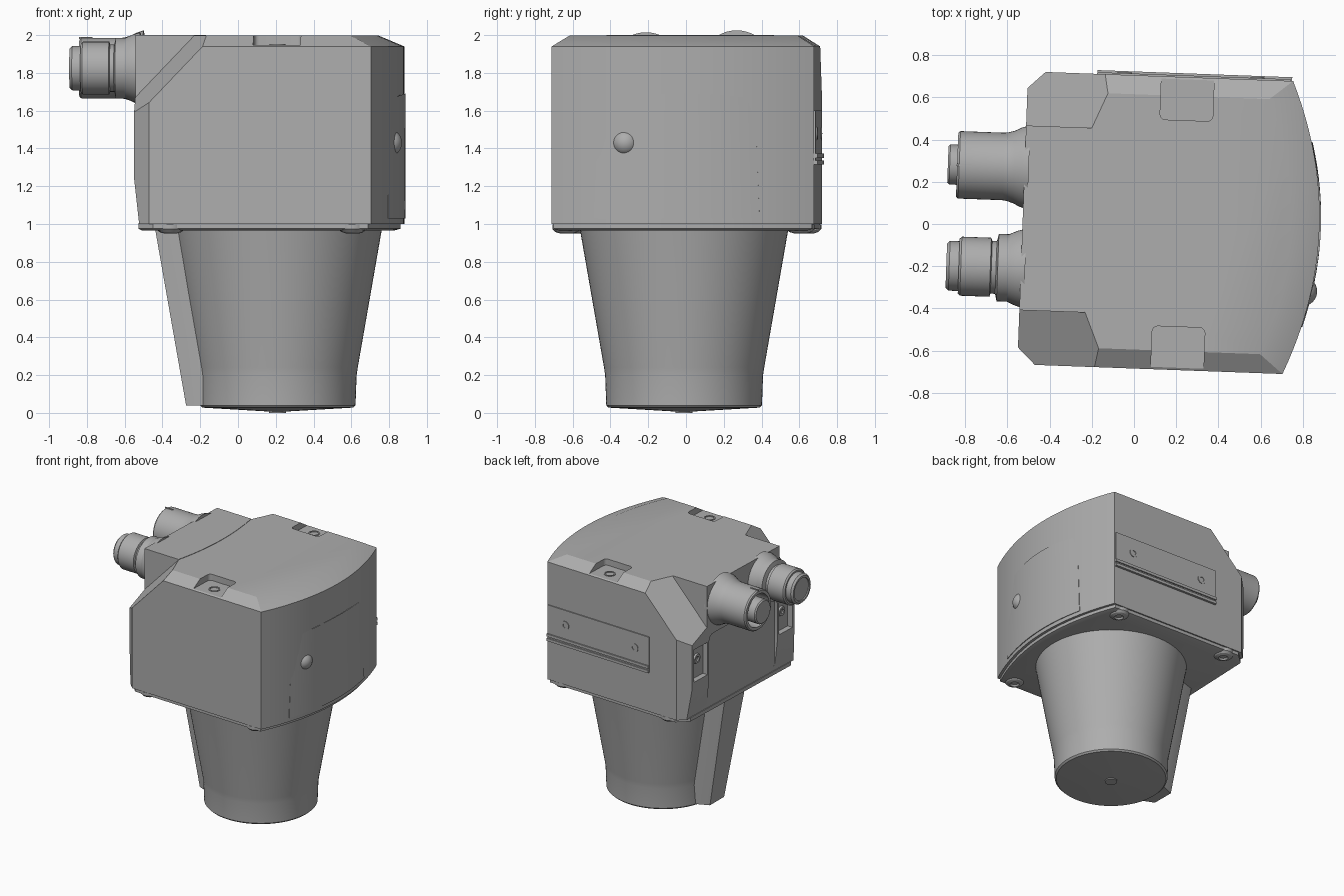
import bpy, bmesh, math
from mathutils import Matrix, Vector

if "Cube" in bpy.data.objects:
    bpy.data.objects.remove(bpy.data.objects["Cube"])

grey = bpy.data.materials.new("housing grey")
GREY = (0.42, 0.42, 0.42, 1)
grey.diffuse_color = GREY
grey.use_nodes = True
grey.node_tree.nodes["Principled BSDF"].inputs["Base Color"].default_value = GREY

# The housing is turned slightly about the vertical axis
FRAME = Matrix.Translation((0, 0.01, 0)) @ Matrix.Rotation(math.radians(-2.1), 4, "Z")
HALF = 0.695
AXIS = Vector((0.21, -0.01, 0))


def finish(name, bm, frame=FRAME, smooth=True):
    bmesh.ops.recalc_face_normals(bm, faces=bm.faces)
    bm.transform(frame)
    mesh = bpy.data.meshes.new(name)
    bm.to_mesh(mesh)
    bm.free()
    mesh.materials.append(grey)
    obj = bpy.data.objects.new(name, mesh)
    bpy.context.collection.objects.link(obj)
    if smooth:
        shade(obj)
    return obj


def select(obj):
    bpy.ops.object.select_all(action="DESELECT")
    obj.select_set(True)
    bpy.context.view_layer.objects.active = obj


def shade(obj):
    select(obj)
    bpy.ops.object.shade_smooth_by_angle(angle=math.radians(25))


def loft(rings):
    """Skin stacked rings of 3D points and cap both ends."""
    bm = bmesh.new()
    loops = [[bm.verts.new(p) for p in ring] for ring in rings]
    n = len(loops[0])
    for a, b in zip(loops, loops[1:]):
        for i in range(n):
            j = (i + 1) % n
            bm.faces.new((a[i], a[j], b[j], b[i]))
    bm.faces.new(loops[0])
    bm.faces.new(loops[-1])
    return bm


def prism(points, z0, z1):
    return loft([[(x, y, z) for x, y in points] for z in (z0, z1)])


def lathe(profile, centre, direction, sides=48):
    """Revolve (distance, radius) pairs about an axis."""
    rot = Vector(direction).to_track_quat("Z", "Y").to_matrix()
    rings = []
    for d, r in profile:
        rings.append([Vector(centre) + rot @ Vector((r * math.cos(t), r * math.sin(t), d))
                      for t in (math.tau * i / sides for i in range(sides))])
    return loft(rings)


def box(x, y, z, round_axis=None, radius=0.025):
    bm = prism([(x[0], y[0]), (x[1], y[0]), (x[1], y[1]), (x[0], y[1])], *z)
    if round_axis is not None:
        edges = [e for e in bm.edges
                 if abs((e.verts[0].co - e.verts[1].co).normalized()[round_axis]) > 0.9]
        bmesh.ops.bevel(bm, geom=edges, offset=radius, segments=4, affect="EDGES", profile=0.5)
    return bm


def arc(half, corner, apex, y0, y1, n=24):
    ys = [y0 + (y1 - y0) * i / n for i in range(n + 1)]
    return [(corner + (apex - corner) * (1 - (y / half) ** 2), y) for y in ys]


def outline(half, corner, apex, inset=0):
    side = [(-0.445, half), (-0.51 + inset, half - 0.062), (-0.528 + inset, half - 0.08)]
    return arc(half, corner, apex, -half, half) + side + [(x, -y) for x, y in side[::-1]]


def cut(obj, bm):
    cutter = finish("cutter", bm, smooth=False)
    cutter.hide_render = True
    mod = obj.modifiers.new("cut", "BOOLEAN")
    mod.object, mod.operation, mod.solver = cutter, "DIFFERENCE", "EXACT"
    select(obj)
    bpy.ops.object.modifier_apply(modifier=mod.name)
    bpy.data.objects.remove(cutter)


# Main housing: curved on one side, chamfered top, two sloping corners
base = outline(HALF, 0.73, 0.88)
top = outline(0.605, 0.62, 0.745)
bm = loft([[(x, y, 1.0) for x, y in base], [(x, y, 1.94) for x, y in base],
           [(x, y, 1.997) for x, y in top]])
planes = [((-0.216, s * 0.438, 1.997), (-0.0684, s * 0.0288, 0.0653)) for s in (-1, 1)]
planes.append(((-0.528, 0, 1.24), (-0.24, 0, -0.028)))
for co, no in planes:
    res = bmesh.ops.bisect_plane(bm, geom=bm.verts[:] + bm.edges[:] + bm.faces[:],
                                 plane_co=co, plane_no=no, clear_outer=True)
    rim = [g for g in res["geom_cut"] if isinstance(g, bmesh.types.BMEdge)]
    bmesh.ops.holes_fill(bm, edges=rim, sides=0)
housing = finish("housing", bm, smooth=False)

# Mounting notches, service recess and side pockets
for s in (-1, 1):
    inner, outer = sorted((s * 0.49, s * 0.9))
    cut(housing, box((0.105, 0.355), (inner, outer), (1.947, 2.1), 2))
    cut(housing, lathe([(0, 0.036), (0.3, 0.036)], (0.232, s * 0.6, 1.88), (0, 0, 1), 24))
    inner, outer = sorted((s * 0.43, s * 0.592))
    cut(housing, box((-0.7, -0.485), (inner, outer), (1.29, 1.55)))
cut(housing, box((-0.7, -0.505), (-0.41, 0.41), (1.03, 1.6), 0, 0.05))
shade(housing)

# Screw collars inside notches and pockets
for s in (-1, 1):
    finish("notch_collar", lathe([(0, 0.042), (0.006, 0.042), (0.006, 0.032), (-0.04, 0.032)],
                                 (0.232, s * 0.6, 1.946), (0, 0, 1), 24))
    finish("pocket_screw", lathe([(0, 0.04), (0.012, 0.035), (0.012, 0.018), (0, 0.018)],
                                 (-0.486, s * 0.51, 1.44), (-1, 0, 0), 24))

# Connector block with a bowed seam edge
seam = [(-0.172 - 0.046 * (y / 0.438) ** 2, y) for y in (-0.438 + 0.0438 * i for i in range(21))]
block = seam + [(-0.528, 0.438), (-0.528, -0.438)]
finish("connector_block", prism(block, 1.62, 2.0))

# Socket connector, hollow with a central post
socket = [(-0.02, 0.2), (0.02, 0.187), (0.05, 0.172), (0.08, 0.163), (0.1, 0.16), (0.31, 0.16),
          (0.32, 0.152), (0.32, 0.13), (0.2, 0.13), (0.2, 0.095), (0.355, 0.095), (0.364, 0.086)]
finish("socket_connector", lathe(socket, (-0.528, 0.24, 1.825), (-1, 0, 0)))
finish("socket_key", box((-0.85, -0.78), (0.235, 0.245), (1.98, 1.99)))

# Plug connector with stepped collars
plug = [(-0.02, 0.19), (0.02, 0.178), (0.05, 0.165), (0.06, 0.16), (0.11, 0.16), (0.118, 0.125),
        (0.14, 0.125), (0.145, 0.14), (0.285, 0.14), (0.295, 0.13), (0.295, 0.118),
        (0.34, 0.118), (0.354, 0.105), (0.354, 0.09), (0.346, 0.088)]
finish("plug_connector", lathe(plug, (-0.528, -0.24, 1.825), (-1, 0, 0)))

# Raised access panel and button on the curved side
inner = arc(HALF, 0.73, 0.87, -0.47, 0.41, 16)
outer = arc(HALF, 0.73, 0.887, -0.47, 0.41, 16)
bm = prism(inner + outer[::-1], 1.03, 1.66)
for v in bm.verts:
    if v.co.z > 1.5:
        v.co.z += 0.03 * (1 - (v.co.y / 0.45) ** 2)
        v.co.y *= 0.94
finish("access_panel", bm)
dome = [(0.07 * math.sin(a) - 0.04, 0.07 * math.cos(a)) for a in (0.1 * i for i in range(16))]
finish("panel_button", lathe(dome, (0.85, -0.3, 1.43), (1, 0, 0), 32))

# Rear plate with rails and two screws
finish("rear_plate", box((-0.2, 0.72), (0.68, HALF + 0.008), (1.33, 1.6)))
for z in (1.315, 1.35):
    finish("rear_rail", box((-0.2, 0.725), (0.68, HALF + 0.018), (z, z + 0.022)))
for x in (-0.07, 0.56):
    finish("rear_screw", lathe([(0, 0.034), (0.018, 0.034), (0.018, 0.018), (0.008, 0.018)],
                               (x, HALF - 0.005, 1.48), (0, 1, 0), 24))

# Bottom cover with domed screw feet
cover = [(x * 0.97 + 0.006, y * 0.985) for x, y in base]
finish("bottom_cover", loft([[(x * 0.96, y * 0.96, 0.965) for x, y in cover],
                             [(x, y, 0.975) for x, y in cover],
                             [(x, y, 1.005) for x, y in cover]]))
foot = [(0, 0.075), (0.025, 0.075), (0.04, 0.06), (0.048, 0.035), (0.036, 0.025)]
for x in (-0.335, 0.63):
    for s in (-1, 1):
        finish("screw_foot", lathe(foot, (x, s * 0.62, 0.998), (0, 0, -1), 24))

# Tapered stem with a slightly domed end and centre plug
stem = [(0.018, 0.025), (0.018, 0.04), (0.008, 0.045), (0.008, 0.06), (0.028, 0.4), (0.04, 0.412),
        (0.2, 0.418), (0.24, 0.424), (0.98, 0.553)]
finish("stem", lathe(stem, AXIS, (0, 0, 1), 96), Matrix())
finish("stem_plug", lathe([(0, 0.03), (0, 0.045), (0.03, 0.045)], AXIS, (0, 0, 1), 24), Matrix())


# Rib running down the stem
def rib_ring(tip, wide, root, z):
    return [(tip, wide, z), (tip, -wide, z), (root, -wide - 0.06, z),
            (AXIS.x, -0.2, z), (AXIS.x, 0.2, z), (root, wide + 0.06, z)]


finish("stem_rib", loft([rib_ring(-0.275, 0.09, -0.13, 0.04),
                         rib_ring(-0.44, 0.13, -0.25, 0.98)]), Matrix())
